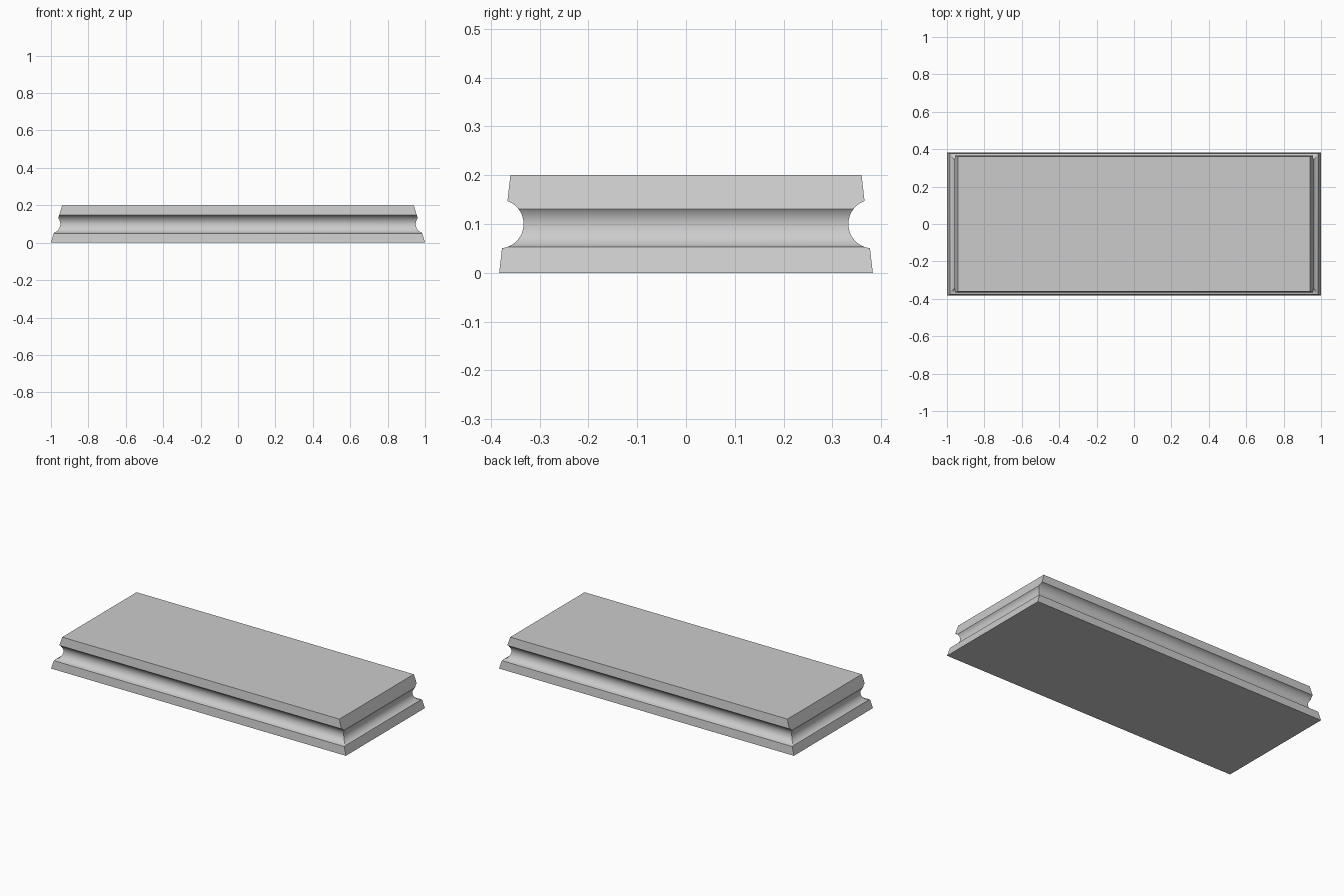
import bpy
import bmesh
import math

cube = bpy.data.objects.get("Cube")
if cube:
    bpy.data.objects.remove(cube, do_unlink=True)

HALF_X, HALF_Y, HEIGHT = 1.0, 0.383, 0.2
TOP_SCALE = 0.94
GROOVE_RADIUS = 0.05

# Single stone colour
stone = bpy.data.materials.new("stone_grey")
stone.use_nodes = True
colour = (0.6, 0.6, 0.6, 1)
stone.diffuse_color = colour
stone.node_tree.nodes["Principled BSDF"].inputs["Base Color"].default_value = colour

# Tapered rectangular slab
bpy.ops.mesh.primitive_cube_add(size=2, location=(0, 0, 0))
slab = bpy.context.object
slab.name = slab.data.name = "moulded_plinth"
slab.data.materials.append(stone)
for v in slab.data.vertices:
    top = v.co.z > 0
    taper = TOP_SCALE if top else 1
    v.co = (v.co.x * HALF_X * taper, v.co.y * HALF_Y * taper, HEIGHT if top else 0)


def groove_cutter(name, location, rotation, length):
    bpy.ops.mesh.primitive_cylinder_add(
        vertices=64, radius=GROOVE_RADIUS, depth=length,
        location=location, rotation=rotation)
    cutter = bpy.context.object
    cutter.name = name
    cutter.hide_render = True
    cutter.data.materials.append(stone)
    return cutter


# Round grooves along all four sides, centred above the bottom edges
quarter = math.pi / 2
cutters = []
for side in (-1, 1):
    cutters.append(groove_cutter("long_groove_cutter", (0, side * HALF_Y, HEIGHT / 2),
                                 (0, quarter, 0), 2.4))
    cutters.append(groove_cutter("end_groove_cutter", (side * HALF_X, 0, HEIGHT / 2),
                                 (quarter, 0, 0), 1.2))

bpy.ops.object.select_all(action='DESELECT')
slab.select_set(True)
bpy.context.view_layer.objects.active = slab
for cutter in cutters:
    mod = slab.modifiers.new("groove", 'BOOLEAN')
    mod.operation = 'DIFFERENCE'
    mod.solver = 'EXACT'
    mod.object = cutter
    bpy.ops.object.modifier_apply(modifier=mod.name)
for cutter in cutters:
    bpy.data.objects.remove(cutter, do_unlink=True)

# Clean the cut mesh and shade the grooves smooth
bm = bmesh.new()
bm.from_mesh(slab.data)
bmesh.ops.remove_doubles(bm, verts=bm.verts, dist=0.00001)
bmesh.ops.recalc_face_normals(bm, faces=bm.faces)
bm.to_mesh(slab.data)
bm.free()
bpy.ops.object.shade_smooth_by_angle(angle=math.radians(30))
